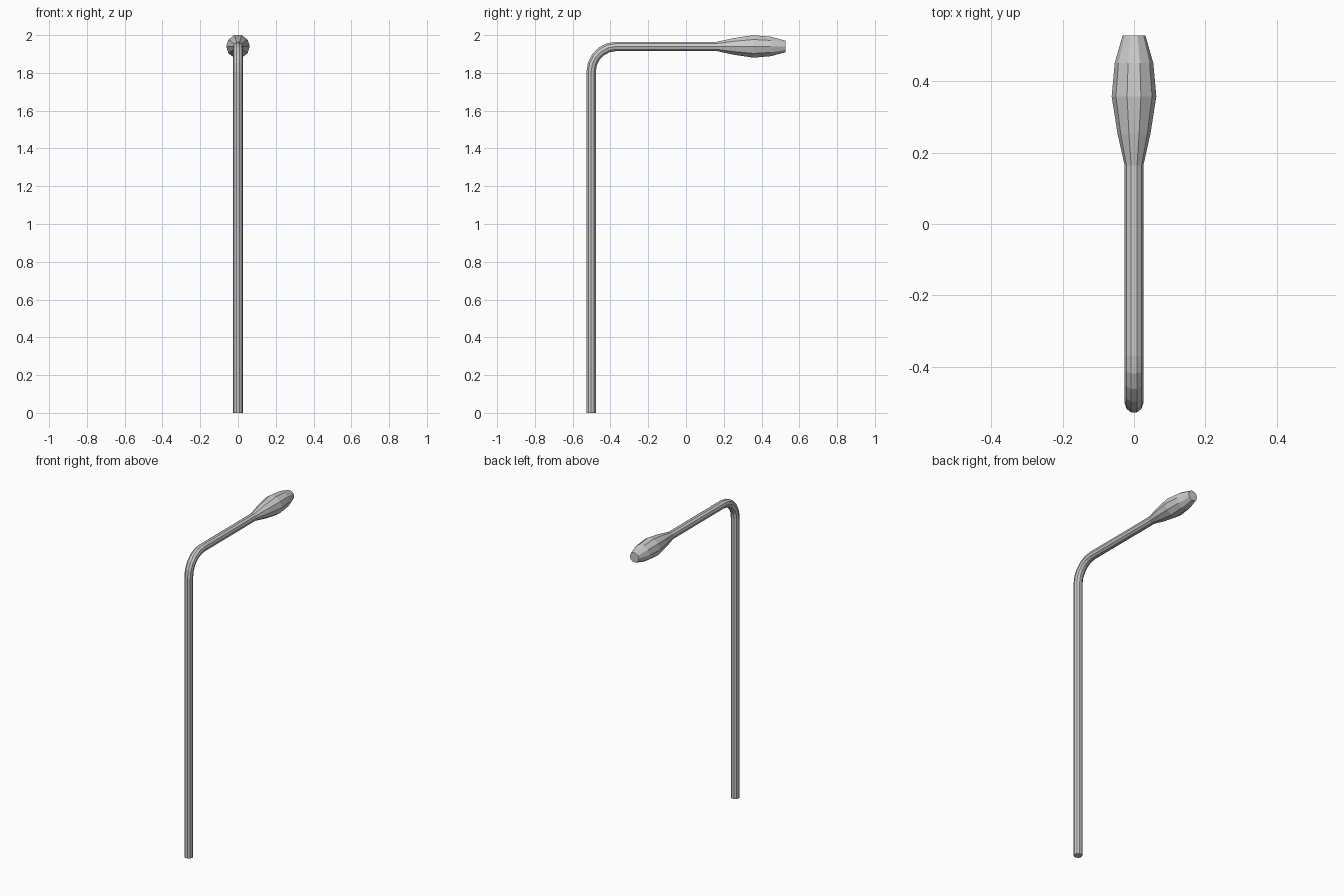
import bpy, bmesh
from math import sin, cos, pi, radians

if "Cube" in bpy.data.objects:
    bpy.data.objects.remove(bpy.data.objects["Cube"])

SIDES = 10
POLE_Y, ARM_Z = -0.502, 1.94
BEND, PIPE = 0.133, 0.026


def sweep(name, rings, cap_start, cap_end):
    """Skin rings (y, z, tilt, radius) in the x = 0 plane; tilt 0 points up, 90 points along +y."""
    bm = bmesh.new()
    loops = []
    for y, z, tilt, r in rings:
        t = radians(tilt)
        loop = []
        for i in range(SIDES):
            a = 2 * pi * i / SIDES
            u, v = r * cos(a), r * sin(a)
            loop.append(bm.verts.new((u, y + v * cos(t), z - v * sin(t))))
        loops.append(loop)
    for a, b in zip(loops, loops[1:]):
        for i in range(SIDES):
            j = (i + 1) % SIDES
            bm.faces.new((a[i], a[j], b[j], b[i]))
    if cap_start:
        bm.faces.new(loops[0][::-1])
    if cap_end:
        bm.faces.new(loops[-1])
    mesh = bpy.data.meshes.new(name)
    bm.to_mesh(mesh)
    bm.free()
    obj = bpy.data.objects.new(name, mesh)
    bpy.context.collection.objects.link(obj)
    return obj


# Upright pole, five-segment bend and horizontal arm
pole = [(POLE_Y, 0, 0, PIPE)]
for k in range(6):
    t = radians(18 * k)
    pole.append((POLE_Y + BEND * (1 - cos(t)), ARM_Z - BEND + BEND * sin(t), 18 * k, PIPE))
pole.append((0.163, ARM_Z, 90, PIPE))
sweep("pole_and_arm", pole, True, False)

# Faceted, tapered lamp head at the end of the arm
head = [(0.163, PIPE), (0.252, 0.046), (0.357, 0.0625), (0.45, 0.054), (0.527, 0.032)]
sweep("lamp_head", [(y, ARM_Z, 90, r) for y, r in head], False, True)
